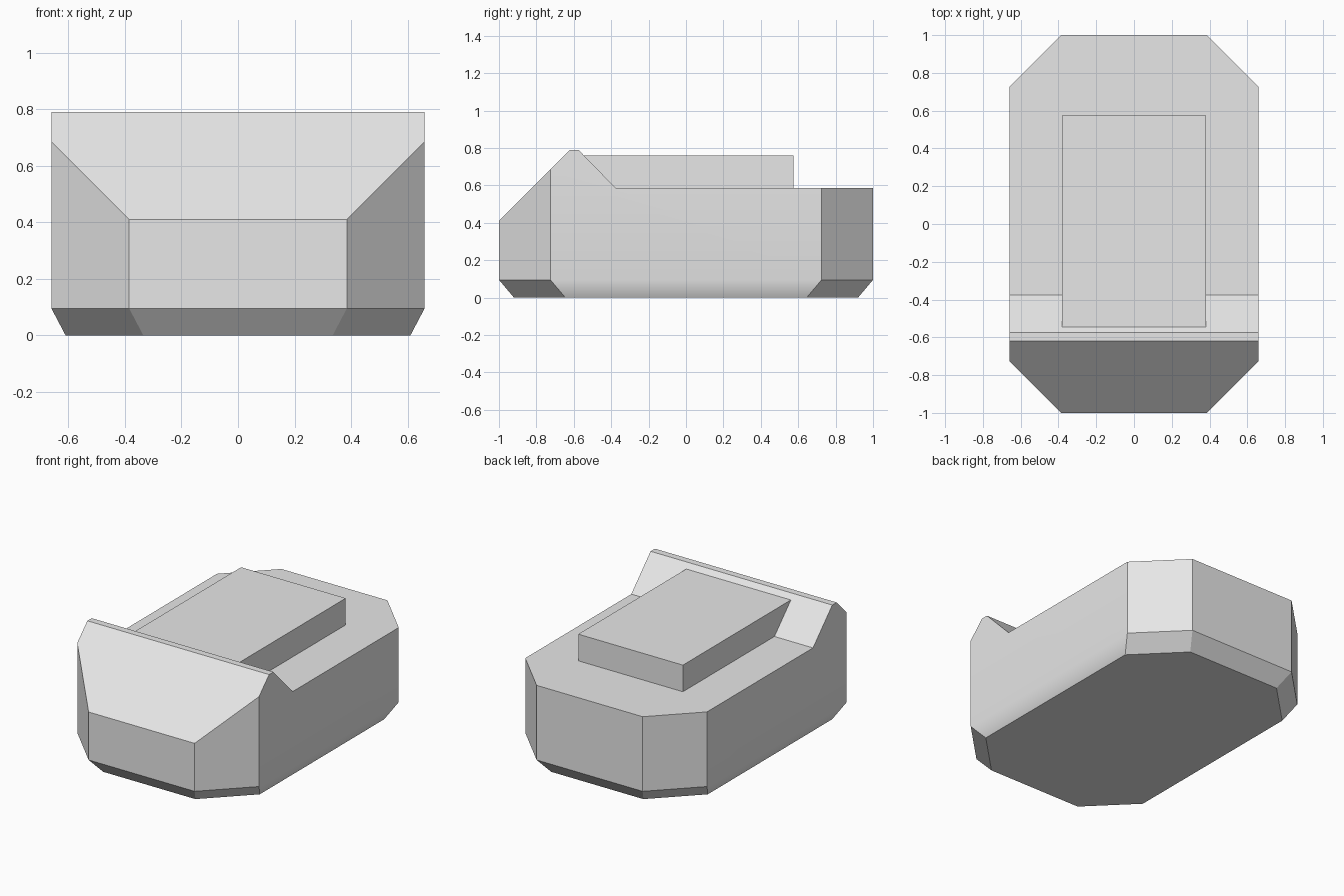
import bpy, bmesh, math
from mathutils import Vector

if "Cube" in bpy.data.objects:
    bpy.data.objects.remove(bpy.data.objects["Cube"], do_unlink=True)

# Single plain grey
grey = bpy.data.materials.new("light_grey")
grey.use_nodes = True
colour = (0.8, 0.8, 0.8, 1)
grey.diffuse_color = colour
grey.node_tree.nodes["Principled BSDF"].inputs["Base Color"].default_value = colour


def prism(profile, half_width):
    """Extrude a (y, z) side profile across x."""
    bm = bmesh.new()
    face = bm.faces.new([bm.verts.new((-half_width, y, z)) for y, z in profile])
    new = bmesh.ops.extrude_face_region(bm, geom=[face])["geom"]
    verts = [g for g in new if isinstance(g, bmesh.types.BMVert)]
    bmesh.ops.translate(bm, vec=(2 * half_width, 0, 0), verts=verts)
    # extrusion may keep the starting cap; fill whichever end is open
    bmesh.ops.holes_fill(bm, edges=bm.edges[:], sides=0)
    return bm


def slice_mesh(bm, point, normal, clear):
    bmesh.ops.bisect_plane(bm, geom=bm.verts[:] + bm.edges[:] + bm.faces[:],
                           dist=1e-5, plane_co=point, plane_no=normal,
                           clear_outer=clear)
    if clear:
        bmesh.ops.holes_fill(bm, edges=bm.edges[:], sides=0)


def finish(bm, name):
    bmesh.ops.recalc_face_normals(bm, faces=bm.faces[:])
    mesh = bpy.data.meshes.new(name)
    bm.to_mesh(mesh)
    bm.free()
    mesh.materials.append(grey)
    obj = bpy.data.objects.new(name, mesh)
    bpy.context.collection.objects.link(obj)
    return obj


# Body: long block with a raised wedge ridge at the front
body_bm = prism([(-1, 0), (1, 0), (1, 0.585), (-0.375, 0.585),
                 (-0.575, 0.79), (-0.62, 0.79), (-1, 0.41)], 0.66)

# Four diagonal vertical corners
for sx in (-1, 1):
    for sy in (-1, 1):
        slice_mesh(body_bm, Vector((0.385 * sx, sy, 0)), Vector((sx, sy, 0)), True)

# Tapered skirt around the base
slice_mesh(body_bm, Vector((0, 0, 0.095)), Vector((0, 0, 1)), False)
for v in body_bm.verts:
    if v.co.z < 0.001:
        v.co.x -= math.copysign(0.05, v.co.x)
        v.co.y -= math.copysign(0.08, v.co.y)
body = finish(body_bm, "body")

# Raised deck block behind the ridge, sunk slightly into the body
deck = finish(prism([(-0.545, 0.56), (0.575, 0.56), (0.575, 0.76), (-0.545, 0.76)],
                    0.38), "raised_deck")

# Smooth only the shallow side skirt edges
bpy.ops.object.select_all(action='DESELECT')
body.select_set(True)
bpy.context.view_layer.objects.active = body
bpy.ops.object.shade_smooth_by_angle(angle=math.radians(30))
weighted = body.modifiers.new("weighted_normals", 'WEIGHTED_NORMAL')
weighted.keep_sharp = True
